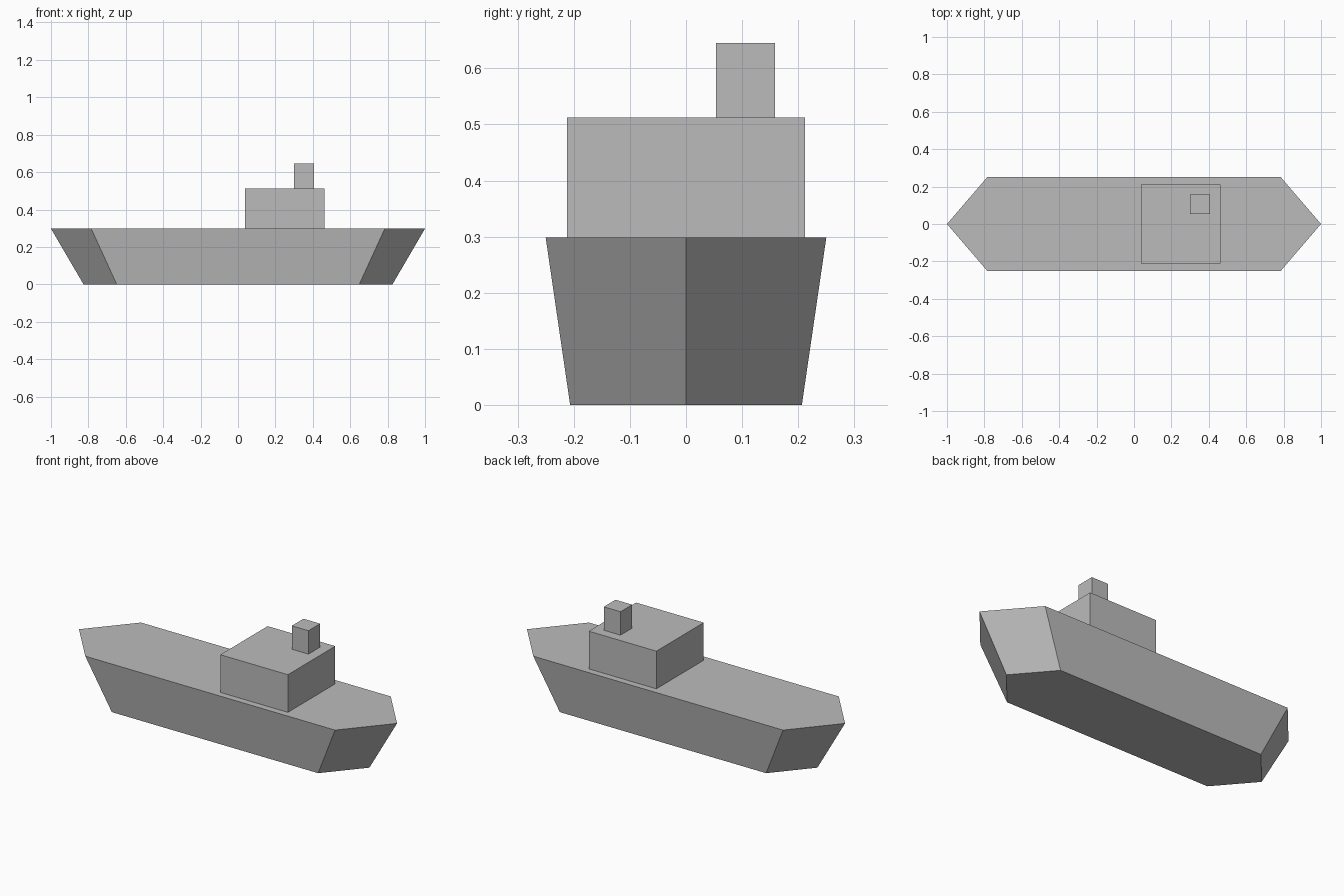
import bpy
import bmesh

default = bpy.data.objects.get("Cube")
if default:
    bpy.data.objects.remove(default, do_unlink=True)

# One plain grey for the whole ship
GREY = (0.5, 0.5, 0.5, 1.0)
grey = bpy.data.materials.new("plain_grey")
grey.use_nodes = True
grey.diffuse_color = GREY
grey.node_tree.nodes["Principled BSDF"].inputs["Base Color"].default_value = GREY


def prism(name, outline, bottom, top, bottom_scale=1.0):
    """Extrude a flat outline upwards, optionally tapering it at the bottom."""
    bm = bmesh.new()
    low = [bm.verts.new((x * bottom_scale, y * bottom_scale, bottom)) for x, y in outline]
    high = [bm.verts.new((x, y, top)) for x, y in outline]
    bm.faces.new(low[::-1])
    bm.faces.new(high)
    count = len(outline)
    for i in range(count):
        j = (i + 1) % count
        bm.faces.new((low[i], low[j], high[j], high[i]))
    bmesh.ops.recalc_face_normals(bm, faces=bm.faces)
    mesh = bpy.data.meshes.new(name)
    bm.to_mesh(mesh)
    bm.free()
    mesh.materials.append(grey)
    obj = bpy.data.objects.new(name, mesh)
    bpy.context.collection.objects.link(obj)
    return obj


def rectangle(cx, cy, size):
    h = size / 2
    return [(cx - h, cy - h), (cx + h, cy - h), (cx + h, cy + h), (cx - h, cy + h)]


# Hull: pointed at both ends, narrowing evenly towards the keel
TIP, SHOULDER, BEAM, DECK = 1.0, 0.785, 0.25, 0.298
hull_outline = [(-TIP, 0), (-SHOULDER, -BEAM), (SHOULDER, -BEAM),
                (TIP, 0), (SHOULDER, BEAM), (-SHOULDER, BEAM)]
prism("hull", hull_outline, 0, DECK, bottom_scale=0.826)

# Cabin on the deck and an offset funnel on its roof
ROOF = 0.512
prism("cabin", rectangle(0.25, 0, 0.425), DECK, ROOF)
prism("funnel", rectangle(0.353, 0.106, 0.105), ROOF, 0.645)
